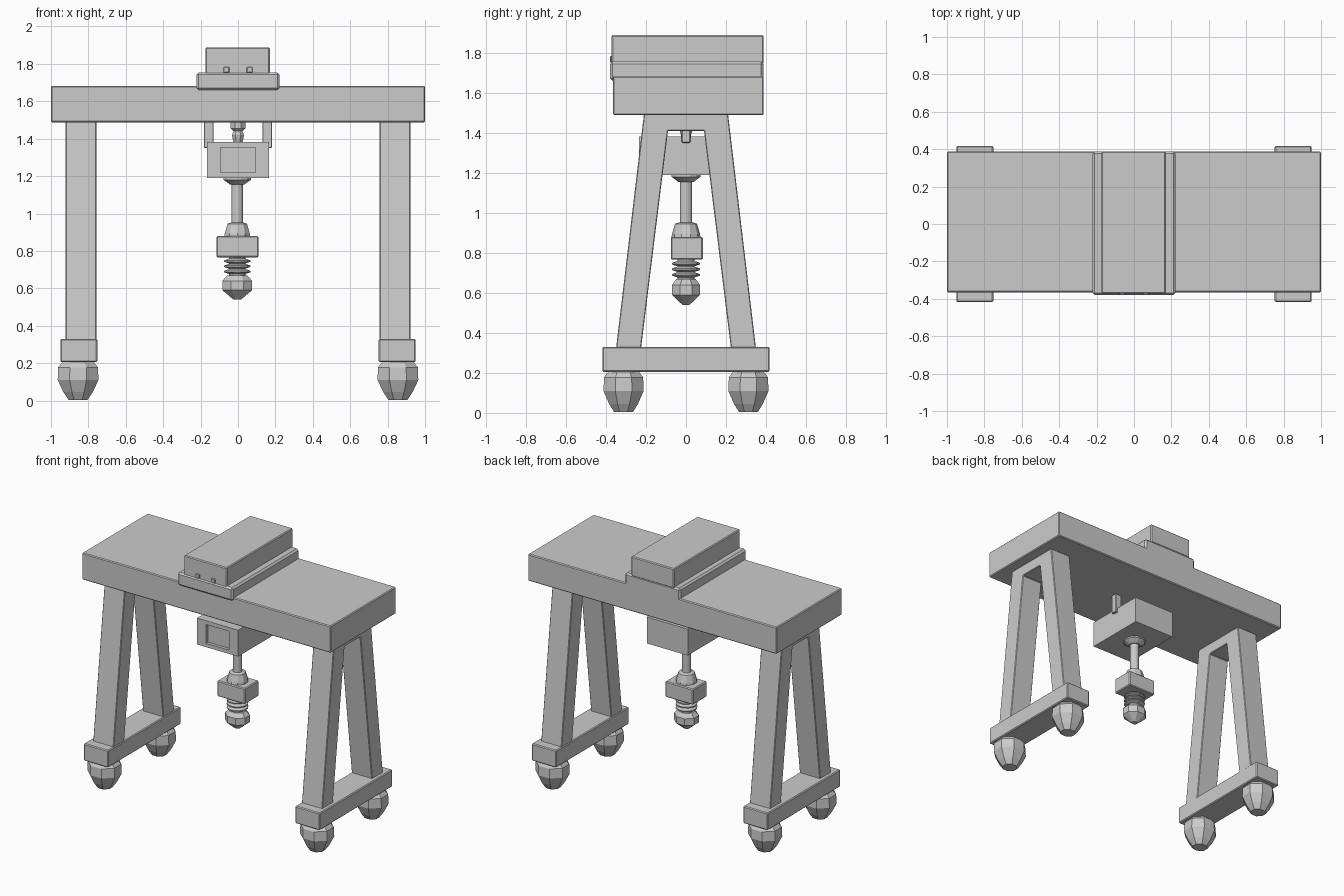
import bpy, bmesh, math
from mathutils import Vector

if "Cube" in bpy.data.objects:
    bpy.data.objects.remove(bpy.data.objects["Cube"])


def make(name, bm, bevel=0.0):
    bmesh.ops.recalc_face_normals(bm, faces=bm.faces)
    me = bpy.data.meshes.new(name)
    bm.to_mesh(me)
    bm.free()
    ob = bpy.data.objects.new(name, me)
    bpy.context.collection.objects.link(ob)
    if bevel:
        mod = ob.modifiers.new("bevel", "BEVEL")
        mod.width = bevel
        mod.segments = 1
    return ob


def box(name, x, y, z, bevel=0.006):
    """Box from (min, max) pairs."""
    bm = bmesh.new()
    bmesh.ops.create_cube(bm, size=1)
    for v in bm.verts:
        v.co = Vector([(a + b) / 2 + c * (b - a) for (a, b), c in zip((x, y, z), v.co)])
    return make(name, bm, bevel)


def lathe(name, profile, centre, sides=8, sx=1.0, sy=1.0):
    """Closed stack of rings from (radius, z) points."""
    bm = bmesh.new()
    rings = []
    for r, z in profile:
        ring = []
        for i in range(sides):
            a = math.tau * (i + 0.5) / sides
            ring.append(bm.verts.new((centre[0] + r * sx * math.cos(a),
                                      centre[1] + r * sy * math.sin(a), z)))
        rings.append(ring)
    for lo, hi in zip(rings, rings[1:]):
        for i in range(sides):
            j = (i + 1) % sides
            bm.faces.new((lo[i], lo[j], hi[j], hi[i]))
    bm.faces.new(rings[0])
    bm.faces.new(rings[-1])
    return make(name, bm)


def extrude_x(name, outline, x0, x1, bevel=0.004):
    """Extrude a (y, z) outline along x."""
    bm = bmesh.new()
    face = bm.faces.new([bm.verts.new((x0, y, z)) for y, z in outline])
    new = bmesh.ops.extrude_face_region(bm, geom=[face])["geom"]
    for v in new:
        if isinstance(v, bmesh.types.BMVert):
            v.co.x = x1
    return make(name, bm, bevel)


# Main girder and trolley on top
box("main_girder", (-1, 1), (-0.365, 0.388), (1.488, 1.683))
box("trolley_base", (-0.222, 0.222), (-0.38, 0.388), (1.66, 1.755), 0.012)
box("trolley_housing", (-0.175, 0.17), (-0.372, 0.388), (1.745, 1.888))
for s in (-1, 1):
    box("trolley_lug", (s * 0.062 - 0.016, s * 0.062 + 0.016), (-0.38, -0.365), (1.752, 1.784), 0.004)

# A-frame legs, sill bars and wheels
a_frame = [(-0.35, 0.32), (-0.21, 1.495), (0.21, 1.495), (0.35, 0.32),
           (0.225, 0.32), (0.09, 1.41), (-0.09, 1.41), (-0.225, 0.32)]
for s, side in ((-1, "left"), (1, "right")):
    xa, xb = sorted((s * 0.757, s * 0.922))
    extrude_x(side + "_leg_frame", a_frame, xa, xb)
    xa, xb = sorted((s * 0.752, s * 0.95))
    box(side + "_sill_bar", (xa, xb), (-0.418, 0.418), (0.205, 0.33))
    for y in (-0.312, 0.312):
        lathe(side + "_wheel",
              [(0.055, 0.004), (0.085, 0.045), (0.118, 0.11), (0.115, 0.178), (0.085, 0.212)],
              (s * 0.855, y), 8, 1.0, 0.92)

# Hoist housing with a recessed window on the front
hoist = box("hoist_housing", (-0.165, 0.165), (-0.235, 0.215), (1.19, 1.382), 0)
bm = bmesh.new()
bm.from_mesh(hoist.data)
front = min(bm.faces, key=lambda f: f.calc_center_median().y)
bmesh.ops.inset_region(bm, faces=[front], thickness=0.04)
for v in front.verts:
    v.co.x *= 0.085 / 0.125
hole = bmesh.ops.extrude_discrete_faces(bm, faces=[front])["faces"][0]
for v in hole.verts:
    v.co.y += 0.022
bm.to_mesh(hoist.data)
bm.free()

# Hangers between girder and hoist
for s in (-1, 1):
    xa, xb = sorted((s * 0.13, s * 0.182))
    box("hoist_hanger", (xa, xb), (-0.022, 0.022), (1.35, 1.495), 0.004)
lathe("hoist_pin", [(0.025, 1.375), (0.035, 1.42), (0.026, 1.44), (0.042, 1.455), (0.042, 1.495)], (0, 0))

# Hoist shaft, load block, spring and tip
c = (-0.004, 0)
lathe("shaft_collar", [(0.04, 1.155), (0.075, 1.18), (0.075, 1.195)], c, 12)
lathe("hoist_shaft", [(0.031, 0.92), (0.031, 1.17)], c, 12)
lathe("block_collar", [(0.074, 0.87), (0.07, 0.895), (0.055, 0.945), (0.035, 0.952)], c, 10)
box("load_block", (-0.115, 0.109), (-0.076, 0.084), (0.766, 0.88))
spring = [(0.045, 0.655)]
for z in (0.69, 0.718, 0.746):
    spring += [(0.045, z - 0.013), (0.072, z - 0.004), (0.072, z + 0.004), (0.045, z + 0.013)]
lathe("spring_rings", spring + [(0.045, 0.77)], c, 12)
lathe("grab_tip", [(0.022, 0.54), (0.086, 0.59), (0.086, 0.64), (0.06, 0.668)], c, 8, 1.0, 0.88)
